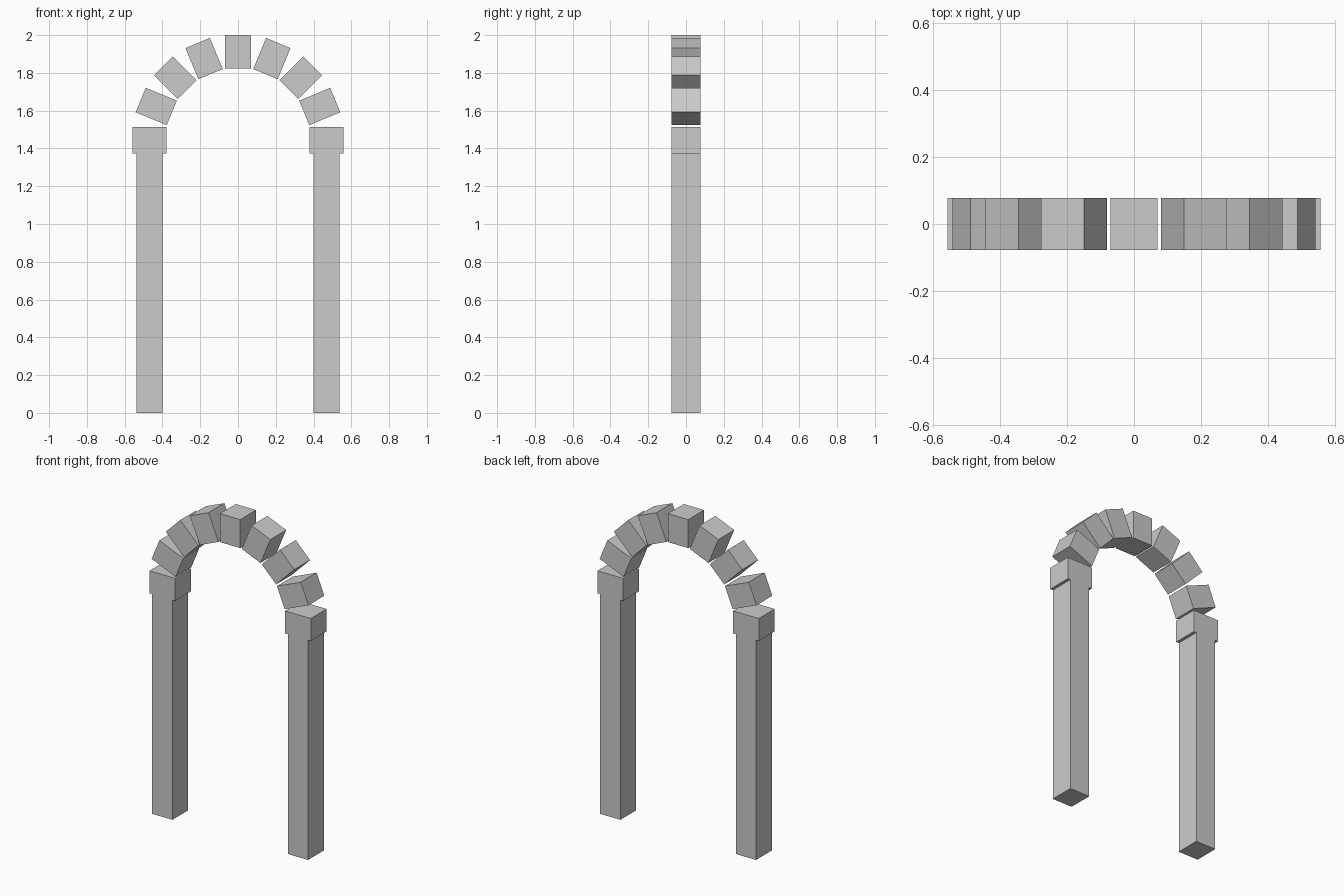
import bpy
import math
from mathutils import Matrix

cube = bpy.data.objects.get("Cube")
if cube:
    bpy.data.objects.remove(cube, do_unlink=True)

# Plain grey stone
stone = bpy.data.materials.new("grey_stone")
stone.use_nodes = True
colour = (0.6, 0.6, 0.6, 1)
stone.diffuse_color = colour
stone.node_tree.nodes["Principled BSDF"].inputs["Base Color"].default_value = colour

RADIUS = 0.4685      # arch centreline
SPRING = 1.443       # height of the arch centre
RADIAL, TANGENT, DEPTH = 0.178, 0.14, 0.156


def block(name, size, centre, angle=0):
    bpy.ops.mesh.primitive_cube_add(size=1)
    ob = bpy.context.object
    ob.name = name
    ob.data.transform(Matrix.Diagonal((*size, 1)))
    ob.location = centre
    ob.rotation_euler.y = -angle
    ob.data.materials.append(stone)


# Ring of separate blocks, from one capital over the keystone to the other
names = {0: "left_capital", 4: "keystone", 8: "right_capital"}
for i in range(9):
    a = math.pi * i / 8
    centre = (RADIUS * math.cos(a), 0, SPRING + RADIUS * math.sin(a))
    block(names.get(i, f"arch_block_{i}"), (RADIAL, DEPTH, TANGENT), centre, a)

# Square pillars under the capitals
height = SPRING - TANGENT / 2
for side, name in ((1, "left_pillar"), (-1, "right_pillar")):
    block(name, (TANGENT, DEPTH, height), (side * RADIUS, 0, height / 2))
